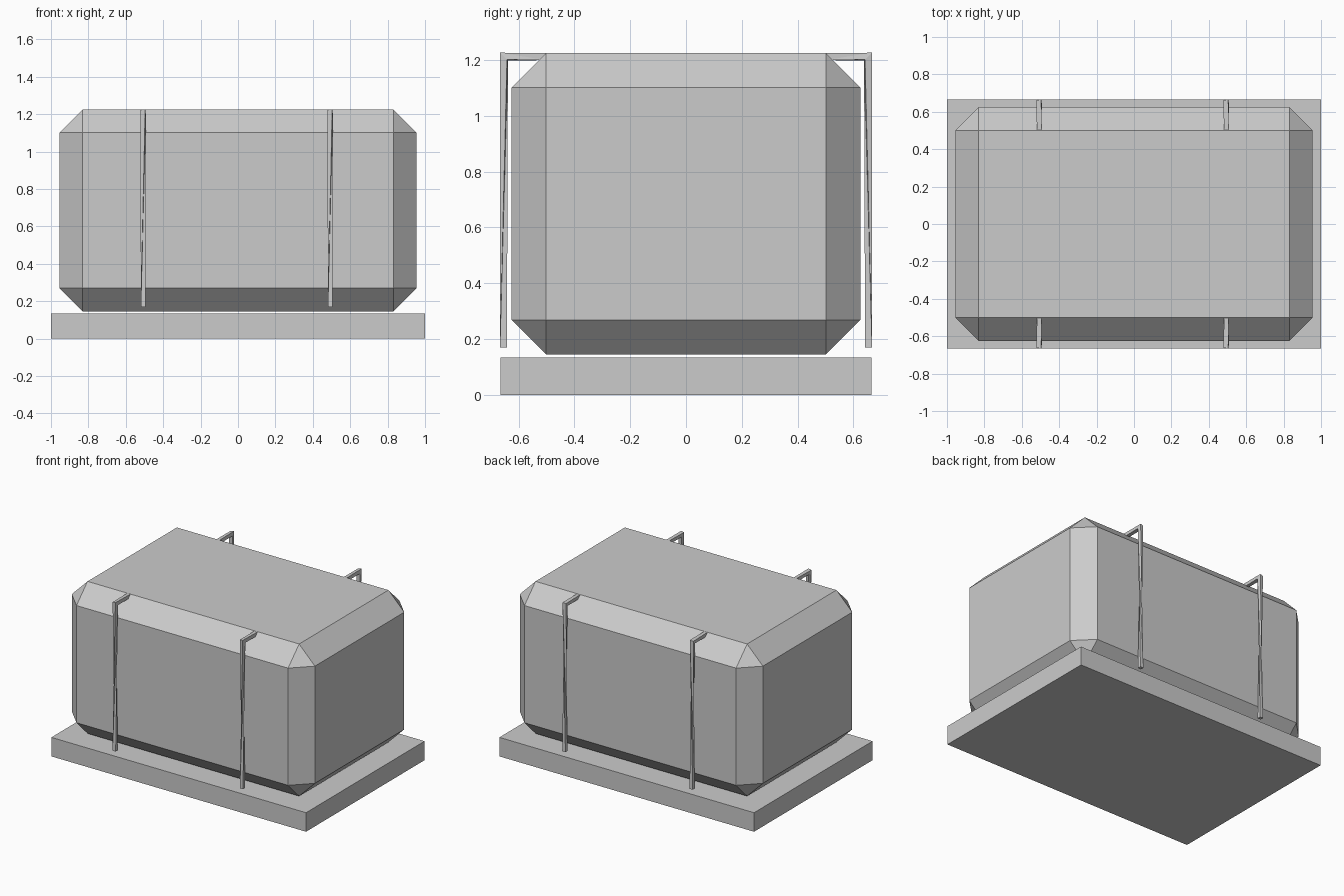
import bpy, bmesh
from math import radians, sin, cos
from mathutils import Vector

cube = bpy.data.objects.get("Cube")
if cube:
    bpy.data.objects.remove(cube, do_unlink=True)

# One plain grey for everything
grey = bpy.data.materials.new("plain_grey")
grey.use_nodes = True
colour = (0.6, 0.6, 0.6, 1)
grey.diffuse_color = colour
grey.node_tree.nodes["Principled BSDF"].inputs["Base Color"].default_value = colour


def finish(name, bm):
    bmesh.ops.recalc_face_normals(bm, faces=bm.faces)
    mesh = bpy.data.meshes.new(name)
    bm.to_mesh(mesh)
    bm.free()
    mesh.materials.append(grey)
    ob = bpy.data.objects.new(name, mesh)
    bpy.context.scene.collection.objects.link(ob)
    return ob


def box(name, size, bottom, chamfer=0):
    bm = bmesh.new()
    bmesh.ops.create_cube(bm, size=1)
    bmesh.ops.scale(bm, vec=size, verts=bm.verts)
    bmesh.ops.translate(bm, vec=(0, 0, bottom + size[2] / 2), verts=bm.verts)
    if chamfer:
        bmesh.ops.bevel(bm, geom=bm.edges[:], offset=chamfer, offset_type='OFFSET',
                        segments=1, profile=0.5, affect='EDGES')
    return finish(name, bm)


def ring(bm, centre, u, v, half, roll):
    """Square section spanned by u and v, rolled about its centre."""
    c, s = cos(radians(roll)) * half, sin(radians(roll)) * half
    corners = ((-1, -1), (1, -1), (1, 1), (-1, 1))
    return [bm.verts.new(Vector(centre) + Vector(u) * (a * c - b * s)
                         + Vector(v) * (a * s + b * c)) for a, b in corners]


def strap(name, x, side):
    """Thin hooked bar: short arm over the lid edge, twisted drop down the face."""
    bm = bmesh.new()
    y, top, half = 0.652 * side, 1.212, 0.0125
    rings = [
        ring(bm, (x, 0.5 * side, top), (1, 0, 0), (0, 0, 1), half, 0),
        ring(bm, (x, y, top), (1, 0, 0), (0, side, 1), half, 8),
        ring(bm, (x, y + 0.002 * side, 0.17), (1, 0, 0), (0, side, 0), half, 90),
    ]
    for a, b in zip(rings, rings[1:]):
        for i in range(4):
            j = (i + 1) % 4
            bm.faces.new((a[i], a[j], b[j]))
            bm.faces.new((a[i], b[j], b[i]))
    bm.faces.new(rings[0])
    bm.faces.new(rings[-1])
    return finish(name, bm)


# Plinth and chamfered body
box("base_slab", (2, 1.33, 0.135), 0)
box("chamfered_body", (1.91, 1.25, 1.08), 0.145, 0.124)

# Four hooked straps, two on the front and two on the back
for end, side in (("front", -1), ("back", 1)):
    for hand, x in (("right", -0.507), ("left", 0.493)):
        strap(f"{end}_{hand}_strap", x, side)
